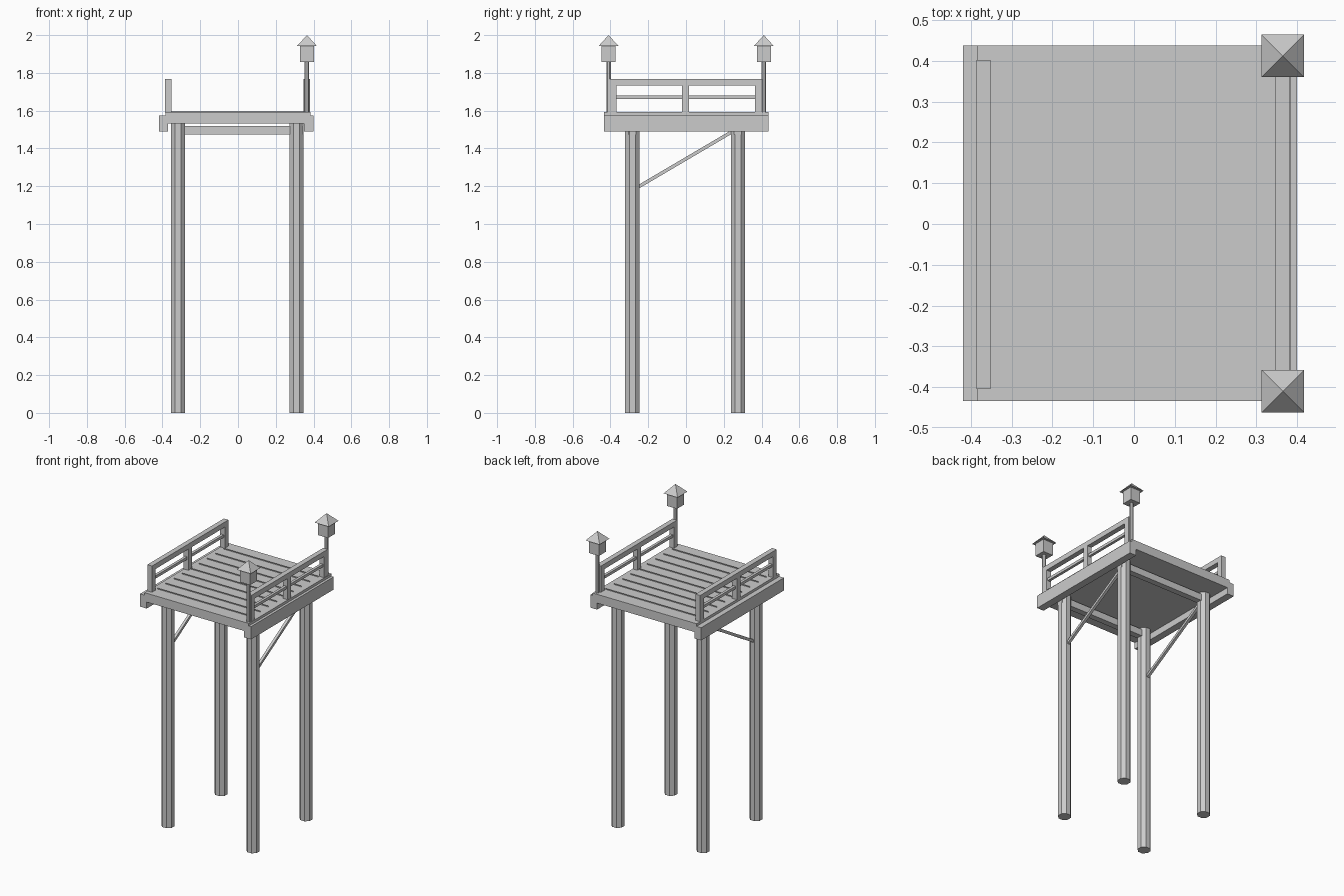
import bpy, math
from mathutils import Vector

if "Cube" in bpy.data.objects:
    bpy.data.objects.remove(bpy.data.objects["Cube"])

grey = bpy.data.materials.new("weathered grey")
grey.diffuse_color = (0.6, 0.6, 0.6, 1)
grey.use_nodes = True
grey.node_tree.nodes["Principled BSDF"].inputs["Base Color"].default_value = grey.diffuse_color


def finish(ob, name):
    ob.name = name
    ob.data.materials.append(grey)
    return ob


def box(name, x0, x1, y0, y1, z0, z1):
    bpy.ops.mesh.primitive_cube_add(size=1, location=((x0 + x1) / 2, (y0 + y1) / 2, (z0 + z1) / 2))
    ob = bpy.context.object
    ob.scale = (x1 - x0, y1 - y0, z1 - z0)
    return finish(ob, name)


def pole(name, x, y, z0, z1, half_width):
    # octagonal pole with flats facing the axes
    bpy.ops.mesh.primitive_cylinder_add(
        vertices=8, radius=half_width / math.cos(math.pi / 8), depth=z1 - z0,
        location=(x, y, (z0 + z1) / 2), rotation=(0, 0, math.pi / 8))
    return finish(bpy.context.object, name)


# Stilts
POST_X, POST_Y = (-0.318, 0.31), (-0.284, 0.275)
for x in POST_X:
    for y in POST_Y:
        pole("stilt", x, y, 0, 1.535, 0.038)

# Deck and side beams
Y0, Y1 = -0.434, 0.438
box("deck", -0.385, 0.383, Y0, Y1, 1.533, 1.592)
box("left_beam", -0.419, -0.37, Y0, Y1, 1.49, 1.575)
box("right_beam", 0.35, 0.40, Y0, Y1, 1.49, 1.575)

# Thin upright plank seams across the deck
seams = 9
verts, faces = [], []
for i in range(seams):
    y = Y0 + (Y1 - Y0) * (i + 1) / (seams + 1)
    n = len(verts)
    verts += [(-0.352, y, 1.590), (0.347, y, 1.590), (0.347, y, 1.599), (-0.352, y, 1.599)]
    faces.append((n, n + 1, n + 2, n + 3))
mesh = bpy.data.meshes.new("plank_seams")
mesh.from_pydata(verts, [], faces)
seam_ob = bpy.data.objects.new("plank_seams", mesh)
bpy.context.collection.objects.link(seam_ob)
finish(seam_ob, "plank_seams")

# Cross beams between the stilts
for y in POST_Y:
    box("cross_beam", -0.352, 0.347, y - 0.02, y + 0.02, 1.475, 1.52)

# Diagonal braces
for x in POST_X:
    a, b = Vector((x, -0.255, 1.195)), Vector((x, 0.255, 1.495))
    d = b - a
    bpy.ops.mesh.primitive_cube_add(size=1, location=(a + b) / 2)
    ob = bpy.context.object
    ob.scale = (0.018, d.length, 0.018)
    ob.rotation_euler = (math.atan2(d.z, d.y), 0, 0)
    finish(ob, "brace")

# Railings on both sides
for x0, x1 in ((-0.386, -0.352), (0.347, 0.381)):
    xm = (x0 + x1) / 2
    for y0, y1 in ((-0.404, -0.368), (-0.021, 0.016), (0.364, 0.402)):
        box("rail_post", x0, x1, y0, y1, 1.59, 1.74)
    box("top_rail", x0, x1, -0.404, 0.402, 1.733, 1.767)
    box("middle_rail", xm - 0.009, xm + 0.009, -0.38, 0.38, 1.662, 1.68)

# Lanterns on poles at the right corners
LX = 0.365
for y in (-0.41, 0.412):
    pole("lantern_pole", LX, y, 1.575, 1.87, 0.012)
    box("lantern_body", LX - 0.037, LX + 0.037, y - 0.037, y + 0.037, 1.858, 1.945)
    bpy.ops.mesh.primitive_cone_add(
        vertices=4, radius1=0.052 * math.sqrt(2), radius2=0, depth=0.057,
        location=(LX, y, 1.9715), rotation=(0, 0, math.pi / 4))
    finish(bpy.context.object, "lantern_roof")
